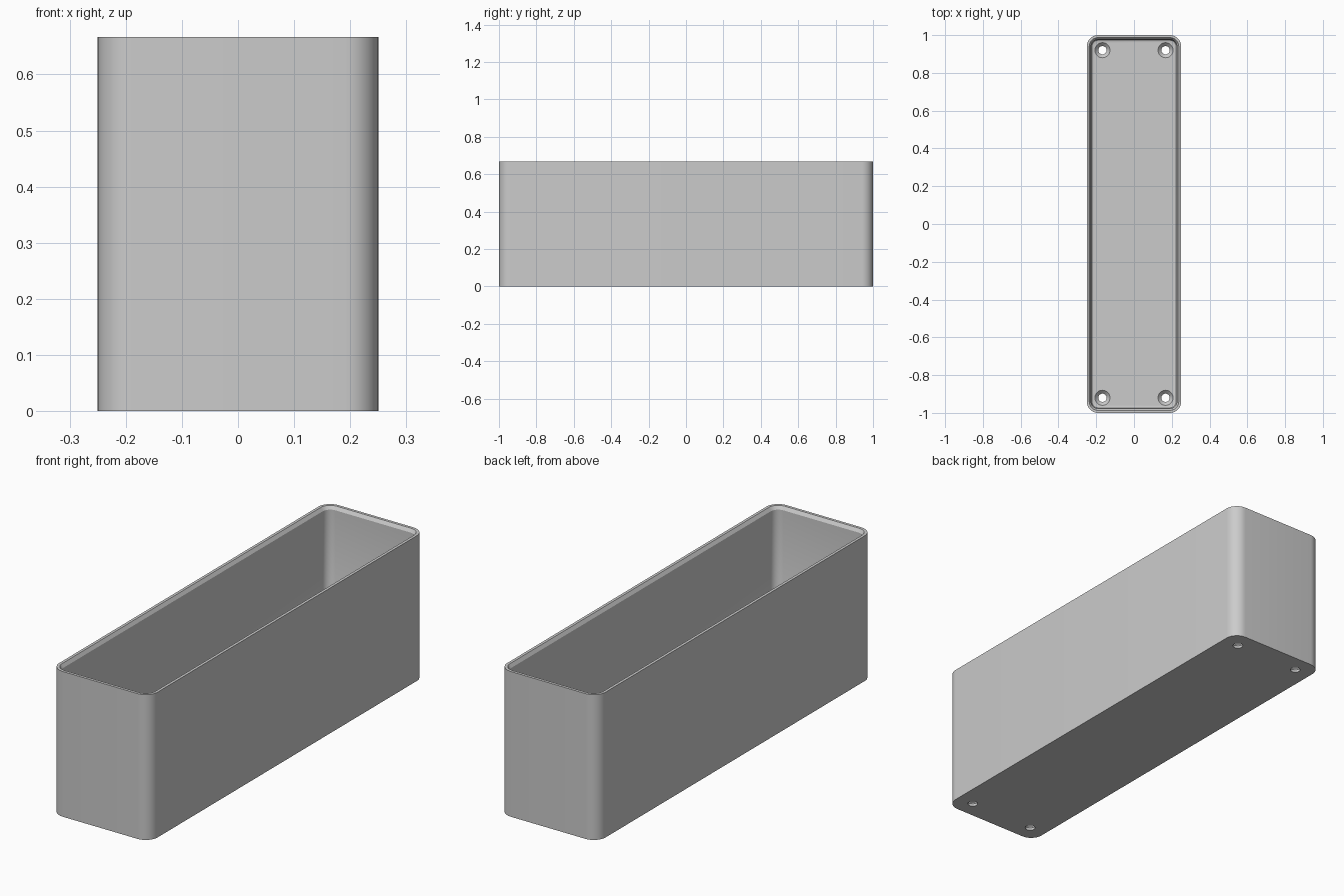
import bpy, bmesh, math

HALF_X, HALF_Y, HEIGHT = 0.25, 1.0, 0.667
CORNER, FLOOR, STEPS = 0.06, 0.03, 10
HOLE_X, HOLE_Y = 0.167, 0.92

cube = bpy.data.objects.get("Cube")
if cube:
    bpy.data.objects.remove(cube, do_unlink=True)

grey = bpy.data.materials.new("mid grey")
grey.use_nodes = True
colour = (0.6, 0.6, 0.6, 1)
grey.diffuse_color = colour
grey.node_tree.nodes["Principled BSDF"].inputs["Base Color"].default_value = colour


def make_object(name, bm):
    bmesh.ops.recalc_face_normals(bm, faces=bm.faces)
    mesh = bpy.data.meshes.new(name)
    bm.to_mesh(mesh)
    bm.free()
    mesh.materials.append(grey)
    obj = bpy.data.objects.new(name, mesh)
    bpy.context.collection.objects.link(obj)
    return obj


def bridge(bm, a, b):
    n = len(a)
    for i in range(n):
        j = (i + 1) % n
        bm.faces.new((a[i], a[j], b[j], b[i]))


def stack(bm, rings):
    """Skin a list of rings and cap both ends."""
    for a, b in zip(rings, rings[1:]):
        bridge(bm, a, b)
    bm.faces.new(rings[0])
    bm.faces.new(rings[-1])


def rounded_ring(bm, inset, z):
    radius = CORNER - inset
    verts = []
    for quarter, (sx, sy) in enumerate(((1, 1), (-1, 1), (-1, -1), (1, -1))):
        for k in range(STEPS + 1):
            a = (quarter + k / STEPS) * math.pi / 2
            verts.append(bm.verts.new((sx * (HALF_X - CORNER) + radius * math.cos(a),
                                       sy * (HALF_Y - CORNER) + radius * math.sin(a), z)))
    return verts


def circle(bm, x, y, radius, z, sides=32):
    return [bm.verts.new((x + radius * math.cos(2 * math.pi * i / sides),
                          y + radius * math.sin(2 * math.pi * i / sides), z))
            for i in range(sides)]


# Open box: outer wall, flat rim, bevelled lip, inner wall and floor with a small cove
shell = bmesh.new()
profile = [(0, 0), (0, HEIGHT), (0.013, HEIGHT), (0.023, HEIGHT - 0.015),
           (0.024, FLOOR + 0.008), (0.027, FLOOR + 0.002), (0.032, FLOOR)]
stack(shell, [rounded_ring(shell, inset, z) for inset, z in profile])
box = make_object("open_box", shell)

# Countersunk screw holes in the floor corners
holes = bmesh.new()
hole_profile = [(0.022, -0.05), (0.022, 0.012), (0.04, FLOOR), (0.04, FLOOR + 0.02)]
for sx in (-1, 1):
    for sy in (-1, 1):
        stack(holes, [circle(holes, sx * HOLE_X, sy * HOLE_Y, r, z) for r, z in hole_profile])
cutter = make_object("screw_hole_cutter", holes)
cutter.hide_render = True

cut = box.modifiers.new("screw holes", "BOOLEAN")
cut.operation = "DIFFERENCE"
cut.solver = "EXACT"
cut.object = cutter

bpy.ops.object.select_all(action="DESELECT")
box.select_set(True)
bpy.context.view_layer.objects.active = box
bpy.ops.object.modifier_apply(modifier=cut.name)
bpy.data.objects.remove(cutter, do_unlink=True)
bpy.ops.object.shade_smooth_by_angle(angle=math.radians(30))
